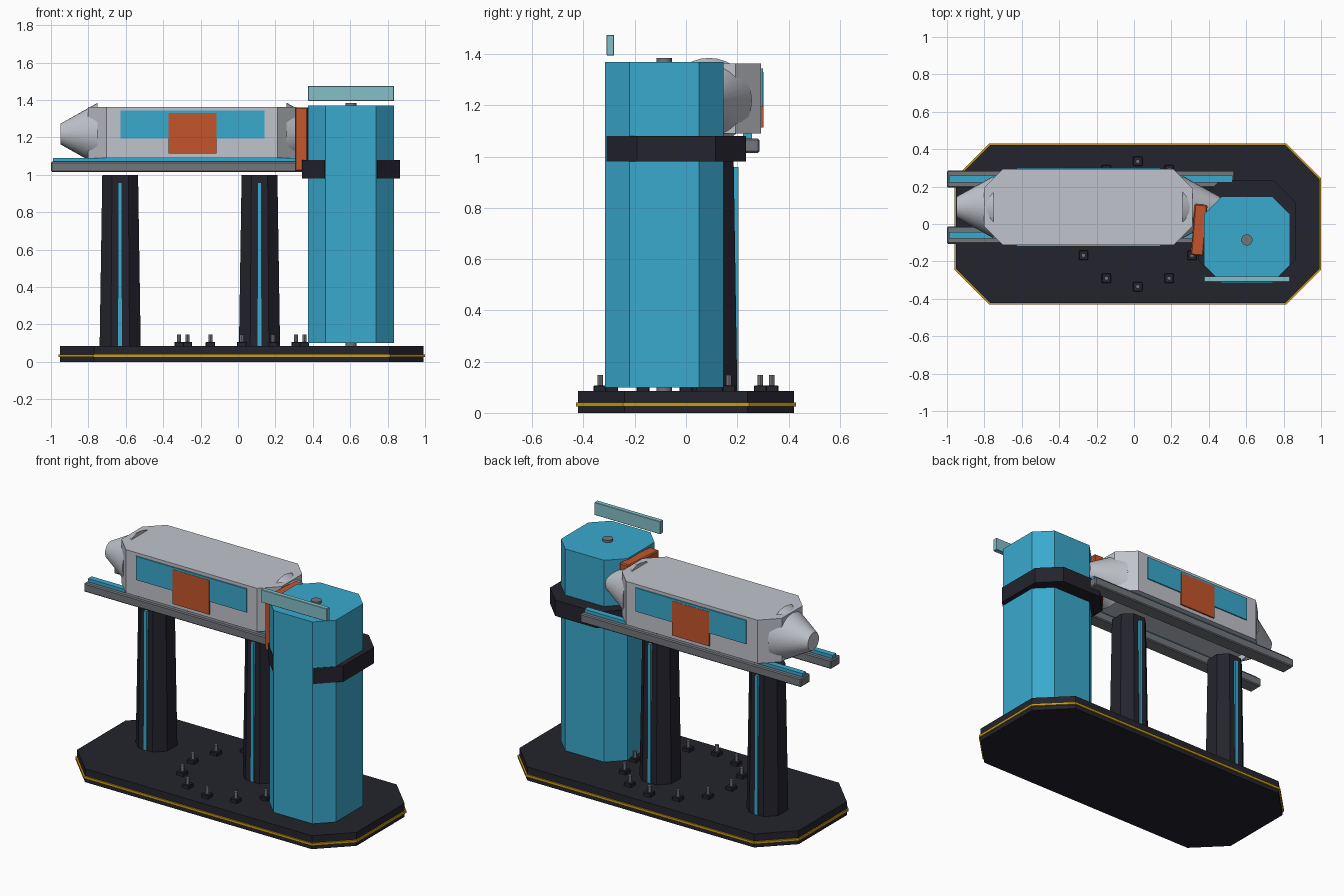
import bpy, bmesh, math
from mathutils import Vector

if "Cube" in bpy.data.objects:
    bpy.data.objects.remove(bpy.data.objects["Cube"])


def material(name, rgb):
    m = bpy.data.materials.new(name)
    m.diffuse_color = (*rgb, 1)
    m.use_nodes = True
    m.node_tree.nodes["Principled BSDF"].inputs["Base Color"].default_value = m.diffuse_color
    return m


DARK = material("charcoal", (0.017, 0.017, 0.026))
BLUE = material("sky blue", (0.042, 0.40, 0.62))
PALE = material("pale grey", (0.53, 0.55, 0.60))
GREY = material("steel grey", (0.17, 0.18, 0.20))
ORANGE = material("burnt orange", (0.55, 0.09, 0.024))
GOLD = material("gold", (0.60, 0.33, 0.005))
GLASS = material("frosted teal", (0.23, 0.52, 0.58))


def add(name, bm, mat, bevel=0):
    bmesh.ops.recalc_face_normals(bm, faces=bm.faces)
    me = bpy.data.meshes.new(name)
    bm.to_mesh(me)
    bm.free()
    me.materials.append(mat)
    ob = bpy.data.objects.new(name, me)
    bpy.context.collection.objects.link(ob)
    if bevel:
        mod = ob.modifiers.new("edge", "BEVEL")
        mod.width, mod.segments = bevel, 1
    return ob


def box(name, x, y, z, mat, bevel=0):
    """Box from three (min, max) ranges."""
    bm = bmesh.new()
    bmesh.ops.create_cube(bm, size=1)
    for v in bm.verts:
        v.co = Vector([(r[0] + r[1]) / 2 + c * (r[1] - r[0]) for r, c in zip((x, y, z), v.co)])
    return add(name, bm, mat, bevel)


def octagon(name, cx, cy, hx, hy, cut, z0, z1, mat, top=1.0):
    """Chamfered rectangular prism, optionally tapered towards the top."""
    ring = [(hx, hy - cut), (hx - cut, hy), (cut - hx, hy), (-hx, hy - cut),
            (-hx, cut - hy), (cut - hx, -hy), (hx - cut, -hy), (hx, cut - hy)]
    bm = bmesh.new()
    low = [bm.verts.new((cx + x, cy + y, z0)) for x, y in ring]
    high = [bm.verts.new((cx + x * top, cy + y * top, z1)) for x, y in ring]
    bm.faces.new(low)
    bm.faces.new(high)
    for i in range(8):
        j = (i + 1) % 8
        bm.faces.new((low[i], low[j], high[j], high[i]))
    return add(name, bm, mat)


def cone(name, loc, r1, r2, depth, mat, rot_y=0, sides=32):
    bpy.ops.mesh.primitive_cone_add(vertices=sides, radius1=r1, radius2=r2, depth=depth,
                                    location=loc, rotation=(0, rot_y, 0))
    ob = bpy.context.object
    ob.name = name
    ob.data.materials.append(mat)
    bpy.ops.object.shade_smooth_by_angle()
    return ob


# Base plate with gold trim
octagon("base_plate", 0.02, 0, 0.972, 0.422, 0.183, 0, 0.085, DARK)
octagon("base_trim", 0.02, 0, 0.98, 0.43, 0.185, 0.025, 0.04, GOLD)

# Ring of twelve bolts on the base
for i in range(12):
    a = math.radians(30 * i)
    x, y = 0.02 + 0.335 * math.cos(a), 0.335 * math.sin(a)
    box("bolt_block", (x - 0.025, x + 0.025), (y - 0.025, y + 0.025), (0.08, 0.107), DARK, 0.003)
    cone("bolt_pin", (x, y, 0.122), 0.011, 0.011, 0.05, GREY, sides=12)

# Tower, its axle, collar and floating glass sign
octagon("tower", 0.604, -0.085, 0.231, 0.231, 0.096, 0.1, 1.37, BLUE)
cone("tower_axle", (0.604, -0.085, 0.735), 0.03, 0.03, 1.3, GREY)
octagon("tower_collar", 0.604, -0.038, 0.262, 0.273, 0.12, 0.98, 1.08, DARK)
box("glass_plate", (0.375, 0.834), (-0.31, -0.28), (1.395, 1.475), GLASS, 0.002)

# Support pillars with light strips front and back
CY = 0.09
for x in (-0.63, 0.115):
    octagon("pillar", x, CY, 0.11, 0.11, 0.06, 0.08, 1.0, DARK, 0.87)
    box("pillar_strip", (x - 0.011, x + 0.011), (CY - 0.114, CY - 0.08), (0.085, 0.96), BLUE)
    box("pillar_strip", (x - 0.011, x + 0.011), (CY + 0.08, CY + 0.114), (0.085, 0.96), BLUE)

# Twin rails with blue inlay
for s in (-1, 1):
    y = CY + s * 0.15
    box("rail", (-1.0, 0.537), (y - 0.046, y + 0.046), (1.015, 1.07), GREY, 0.006)
    box("rail_inlay", (-0.99, 0.527), (y - 0.018, y + 0.018), (1.06, 1.09), BLUE)

# Capsule body and its end cones
MX, MZ = -0.245, 1.218
octagon("capsule_body", MX, CY, 0.557, 0.203, 0.1, 1.09, 1.363, PALE)
for s in (-1, 1):
    cone("capsule_nose", (MX + s * 0.605, CY, MZ), 0.167, 0.055, 0.2, PALE, s * math.pi / 2)

# Windows and doors on both sides
for s in (-1, 1):
    f = CY + s * 0.2
    g, h = CY + s * 0.2105, CY + s * 0.212
    box("window", (-0.627, 0.142), (min(f, g), max(f, g)), (1.195, 1.343), BLUE)
    box("door", (-0.372, -0.115), (min(f, h), max(f, h)), (1.113, 1.33), ORANGE)

# Orange docking block, turned slightly
dock = box("docking_block", (-0.034, 0.034), (-0.137, 0.137), (-0.17, 0.17), ORANGE, 0.006)
dock.location = (0.348, -0.032, 1.19)
dock.rotation_euler.z = -0.08
